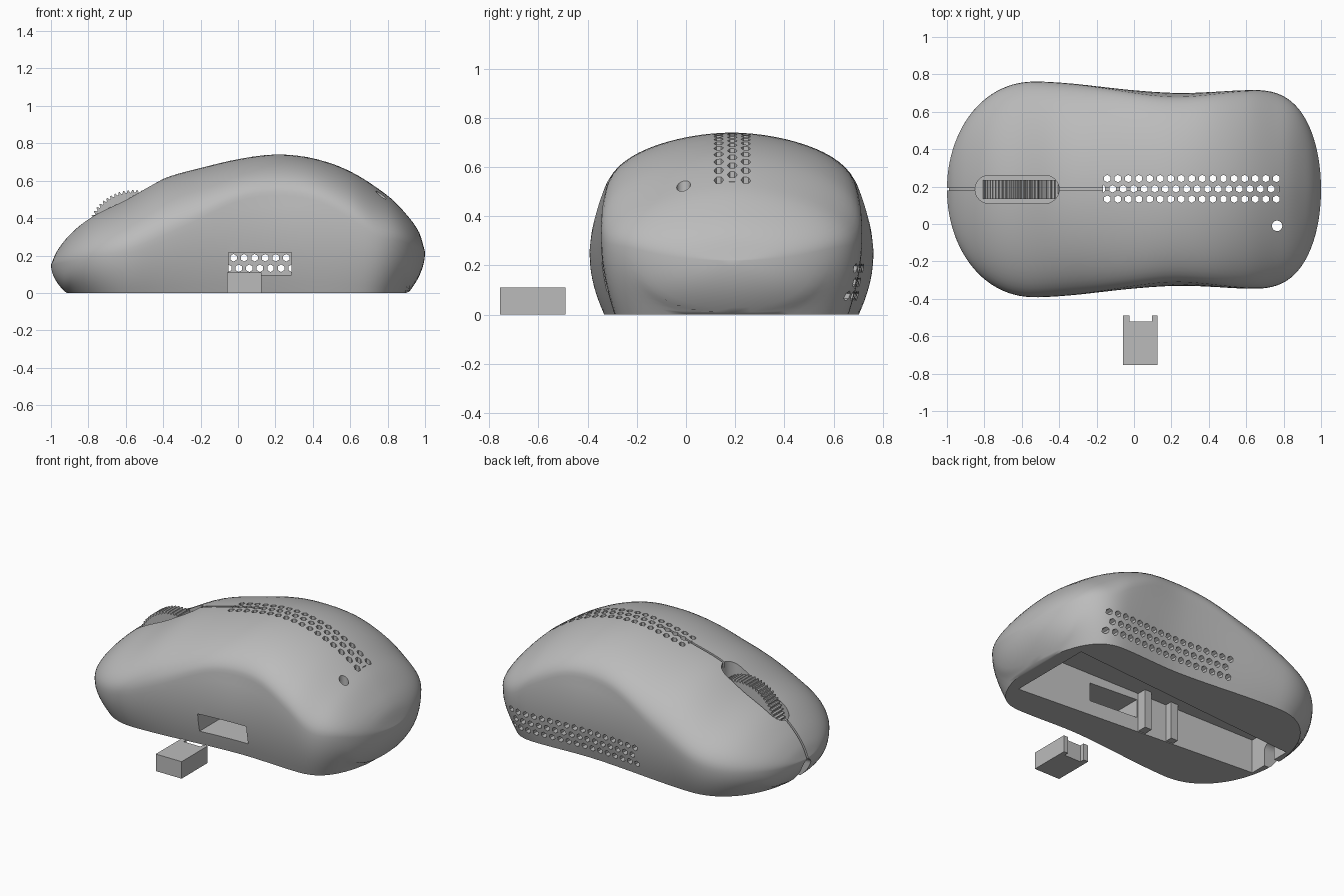
import bpy
import bmesh
from math import pi, cos, sin, sqrt, exp, radians

if "Cube" in bpy.data.objects:
    bpy.data.objects.remove(bpy.data.objects["Cube"], do_unlink=True)

MID = 0.185          # y of the body's symmetry plane
GREY = (0.5, 0.5, 0.5, 1)

grey = bpy.data.materials.new("plain grey")
grey.use_nodes = True
grey.diffuse_color = GREY
grey.node_tree.nodes["Principled BSDF"].inputs["Base Color"].default_value = GREY


def curve(table, x):
    """Smooth curve through a short table of points."""
    x = min(max(x, table[0][0]), table[-1][0])
    i = next(k for k in range(len(table) - 1) if x <= table[k + 1][0])

    def slope(k):
        a, b = table[max(k - 1, 0)], table[min(k + 1, len(table) - 1)]
        return (b[1] - a[1]) / (b[0] - a[0])
    (x0, z0), (x1, z1) = table[i], table[i + 1]
    h = x1 - x0
    t = (x - x0) / h
    s = t * t * (3 - 2 * t)
    return (z0 + (z1 - z0) * s + h * slope(i) * t * (1 - t) ** 2
            - h * slope(i + 1) * t * t * (1 - t))


def taper(x, nose, tail):
    """Rounds the plan outline off at both ends."""
    if x < -0.5:
        u, p = (-0.5 - x) / (nose - 0.5), 2.3
    elif x > 0.6:
        u, p = (x - 0.6) / (tail - 0.6), 3
    else:
        return 1
    return sqrt(max(0, 1 - min(u, 1) ** p))


TOP = [(-1, .15), (-.97, .22), (-.9, .31), (-.78, .41), (-.6, .5), (-.4, .61),
       (-.2, .668), (0, .715), (.2, .74), (.4, .72), (.6, .65), (.8, .52),
       (.9, .42), (.97, .32), (1, .22)]
CREASE = [(-1, .15), (-.6, .23), (-.3, .35), (0, .49), (.2, .52), (.4, .5),
          (.6, .4), (.75, .3), (.9, .27), (1, .22)]
WIDTH = [(-1, .575), (-.45, .575), (.2, .523), (.6, .535), (1, .53)]


def section(x):
    """Closed cross-section of the body at x."""
    full = curve(WIDTH, x)
    w = full * taper(x, 1, 1)
    base_w = (full - 0.06) * taper(x, 0.92, 0.91)
    base_z = 0
    if x < -0.92:
        base_z = 0.15 * (1 - sqrt(max(0, (1 + x) / 0.08)))
    elif x > 0.91:
        base_z = 0.22 * (1 - sqrt(max(0, (1 - x) / 0.09)))
    top_z = curve(TOP, x)
    mid_z = min(max(curve(CREASE, x), base_z), top_z)
    waist = 0.025 * exp(-((x - 0.2) / 0.35) ** 2) * taper(x, 1, 1)
    edge = w - waist
    bulge = w + waist
    # the lower corner gets squarer towards the undercut ends
    bulge_z = base_z + 0.58 * base_w / max(w, 0.001) * (mid_z - base_z)
    half = []
    for i in range(9):                      # side wall
        t = i / 9
        a, b, c = (1 - t) ** 2, 2 * t * (1 - t), t * t
        half.append((a * base_w + b * bulge + c * edge,
                     a * base_z + b * bulge_z + c * mid_z))
    for i in range(17):                     # domed top
        t = i / 16 * pi / 2
        half.append((edge * max(cos(t), 0) ** 1.11, mid_z + (top_z - mid_z) * sin(t)))
    ring = half + [(-y, z) for y, z in half[-2::-1]]
    return [(x, MID + y, z) for y, z in ring]


def make(name, bm):
    bmesh.ops.recalc_face_normals(bm, faces=bm.faces)
    mesh = bpy.data.meshes.new(name)
    bm.to_mesh(mesh)
    bm.free()
    mesh.materials.append(grey)
    obj = bpy.data.objects.new(name, mesh)
    bpy.context.scene.collection.objects.link(obj)
    return obj


def prism(bm, pts, axis, lo, hi):
    """Extrudes a 2D outline along an axis."""
    place = {"x": lambda u, v, t: (t, u, v),
             "y": lambda u, v, t: (u, t, v),
             "z": lambda u, v, t: (u, v, t)}[axis]
    a = [bm.verts.new(place(u, v, lo)) for u, v in pts]
    b = [bm.verts.new(place(u, v, hi)) for u, v in pts]
    bm.faces.new(a)
    bm.faces.new(b[::-1])
    for i in range(len(pts)):
        j = (i + 1) % len(pts)
        bm.faces.new((a[i], b[i], b[j], a[j]))


def one_prism(name, *args):
    bm = bmesh.new()
    prism(bm, *args)
    return make(name, bm)


def rect(u0, u1, v0, v1):
    return [(u0, v0), (u1, v0), (u1, v1), (u0, v1)]


def arc(u, v, r, start, end, n):
    return [(u + r * cos(start + (end - start) * i / n),
             v + r * sin(start + (end - start) * i / n)) for i in range(n + 1)]


def ngon(u, v, r, n):
    return arc(u, v, r, pi / 6, pi / 6 + 2 * pi, n)[:-1]


# Body
bm = bmesh.new()
N = 76
rings = [[bm.verts.new(p) for p in section(-cos(pi * i / N))] for i in range(N + 1)]
for r, s in zip(rings, rings[1:]):
    for j in range(len(r)):
        k = (j + 1) % len(r)
        bm.faces.new((r[j], r[k], s[k], s[j]))
bmesh.ops.remove_doubles(bm, verts=bm.verts, dist=0.0002)
bmesh.ops.dissolve_degenerate(bm, edges=bm.edges, dist=0.0001)
body = make("mouse_body", bm)

# Underside cavity, narrower and lower towards the nose
cavity = one_prism("cavity_cutter", [(-0.88, MID - 0.155), (0.8, MID - 0.285),
                                     (0.8, MID + 0.285), (-0.88, MID + 0.155)],
                   "z", -0.1, 0.3)
for v in cavity.data.vertices:
    if v.co.x < 0 < v.co.z:
        v.co.z = 0.22

# Side window, cable arch and wheel slot
cutters = [
    cavity,
    one_prism("window_cutter", rect(-0.05, 0.285, 0.095, 0.215), "y", -0.6, 0.1),
    one_prism("cable_cutter", [(MID - 0.045, -0.1), (MID + 0.045, -0.1)]
              + arc(MID, 0.095, 0.045, 0, pi, 12), "x", -1.1, -0.8),
    one_prism("wheel_slot_cutter", arc(-0.775, MID, 0.075, pi / 2, 3 * pi / 2, 12)
              + arc(-0.475, MID, 0.075, -pi / 2, pi / 2, 12), "z", 0.32, 0.9),
]

# Seam between the two buttons
xs = [-1.05 + 1.09 * i / 40 for i in range(41)]
seam = [(x, curve(TOP, x) - 0.035) for x in xs] + [(x, curve(TOP, x) + 0.1) for x in xs[::-1]]
cutters.append(one_prism("seam_cutter", seam, "y", MID - 0.007, MID + 0.007))

# Vent holes on the top, the middle row cut short at both ends
bm = bmesh.new()
PITCH = 0.0565
for row in (-1, 0, 1):
    shift, first = (0, 0) if row else (PITCH / 2, -1)
    for i in range(first, 17):
        hole = ngon(-0.143 + shift + i * PITCH, MID + 0.003 + row * 0.055, 0.02, 6)
        if row == 0:
            hole = [(min(max(u, -0.165), 0.775), v) for u, v in hole]
        prism(bm, hole, "z", -0.1, 1)
prism(bm, ngon(0.765, -0.01, 0.028, 20), "z", -0.1, 1)
cutters.append(make("top_vent_cutter", bm))

# Vent holes on the far side
bm = bmesh.new()
for row in (-1, 0, 1):
    shift = 0 if row else PITCH / 2
    for i in range(17 if row else 16):
        prism(bm, ngon(-0.137 + shift + i * PITCH, 0.132 + row * 0.056, 0.02, 6),
              "y", 0.25, 1)
cutters.append(make("side_vent_cutter", bm))

for c in cutters:
    c.hide_render = True
    mod = body.modifiers.new(c.name, "BOOLEAN")
    mod.operation = "DIFFERENCE"
    mod.solver = "EXACT"
    mod.object = c
bpy.context.view_layer.update()
graph = bpy.context.evaluated_depsgraph_get()
carved = bpy.data.meshes.new_from_object(body.evaluated_get(graph))
body.modifiers.clear()
body.data = carved
for c in cutters:
    bpy.data.objects.remove(c, do_unlink=True)

for o in bpy.context.selected_objects:
    o.select_set(False)
body.select_set(True)
bpy.context.view_layer.objects.active = body
bpy.ops.object.shade_smooth_by_angle(angle=radians(30))

# Scroll wheel with ribbed tread
TEETH = 32
tread = []
for i in range(TEETH * 4 + 1):
    a, r = pi * i / (TEETH * 4), 0.25 if i % 4 < 2 else 0.236
    tread.append((-0.56 + r * cos(a), 0.3 + r * sin(a)))
one_prism("scroll_wheel", tread, "y", MID - 0.05, MID + 0.05)

# Ribs on the cavity wall
for i, x in enumerate((-0.11, -0.31)):
    one_prism(f"cavity_rib_{i + 1}", rect(x, x + 0.05, -0.1, 0.03), "z", 0.005, 0.29)

# Loose plug with two prongs
one_prism("side_plug", [(-0.06, -0.755), (0.125, -0.755), (0.125, -0.49), (0.095, -0.49),
                        (0.095, -0.52), (-0.025, -0.52), (-0.025, -0.49), (-0.06, -0.49)],
          "z", 0, 0.11)
